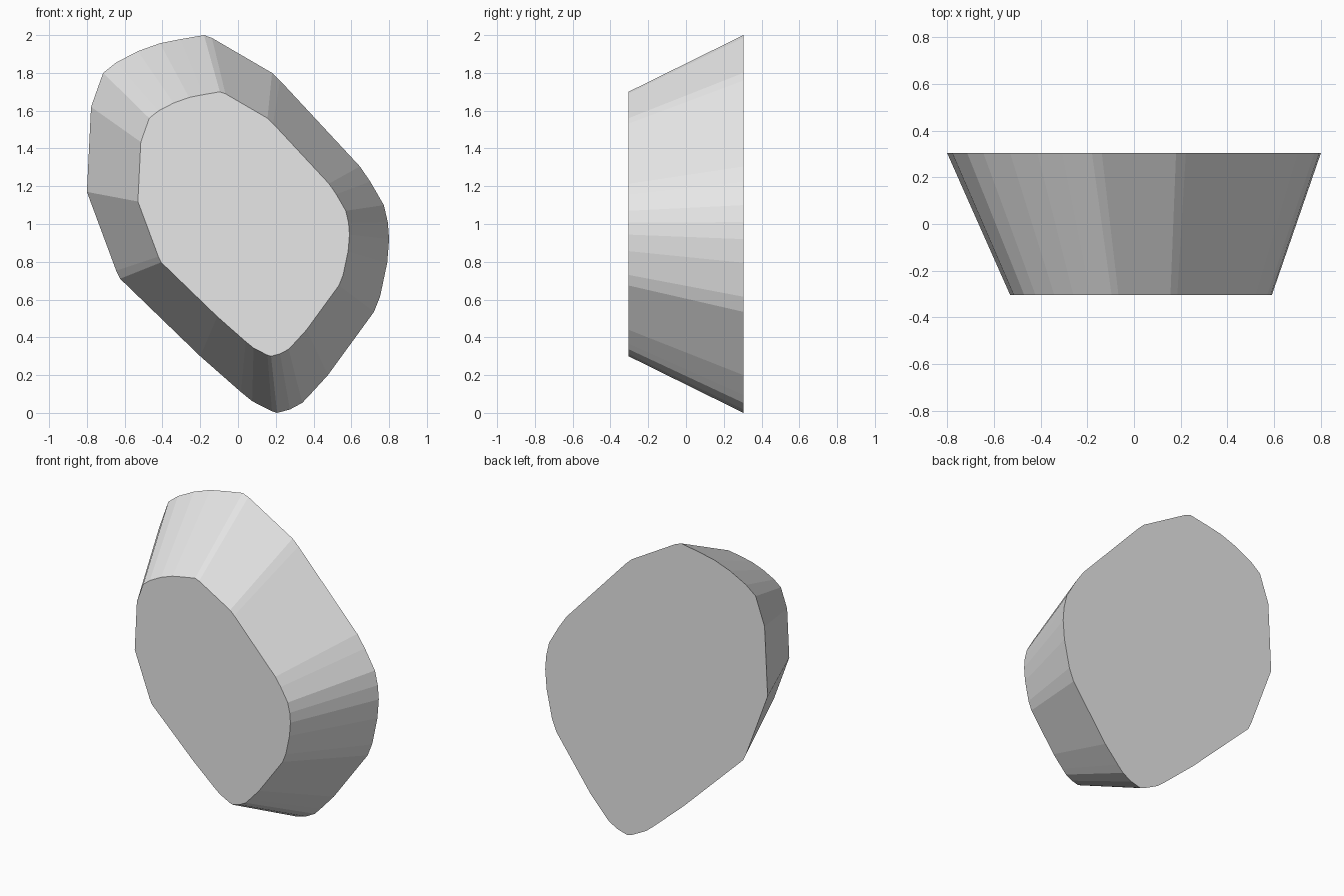
import bpy, bmesh
from mathutils import Vector

if "Cube" in bpy.data.objects:
    bpy.data.objects.remove(bpy.data.objects["Cube"])

# Outline of the wide back face (x, z), clockwise seen from the front
OUTLINE = [
    (-0.18, 2.0), (-0.138, 1.985), (0.18, 1.80), (0.222, 1.76), (0.645, 1.305),
    (0.70, 1.225), (0.772, 1.10), (0.793, 1.01), (0.80, 0.92), (0.79, 0.795),
    (0.752, 0.615), (0.72, 0.535), (0.476, 0.20), (0.38, 0.095), (0.34, 0.053),
    (0.275, 0.018), (0.207, 0.0), (0.18, 0.008), (0.075, 0.062), (0.016, 0.11),
    (-0.20, 0.30), (-0.624, 0.71), (-0.645, 0.753), (-0.80, 1.17), (-0.778, 1.62),
    (-0.714, 1.80), (-0.645, 1.855), (-0.53, 1.915), (-0.413, 1.957), (-0.307, 1.978),
]
HALF_DEPTH = 0.304
TAPER = 0.7          # front face size relative to the back
SHIFT = 0.03         # sideways offset of the front face

bm = bmesh.new()
# Back face, then extruded forward and tapered about mid height
back = bm.faces.new([bm.verts.new((x, HALF_DEPTH, z)) for x, z in OUTLINE])
ext = bmesh.ops.extrude_face_region(bm, geom=[back], use_keep_orig=True)
for v in (g for g in ext["geom"] if isinstance(g, bmesh.types.BMVert)):
    v.co = Vector((v.co.x * TAPER + SHIFT, -HALF_DEPTH, 1 + (v.co.z - 1) * TAPER))
bmesh.ops.recalc_face_normals(bm, faces=bm.faces)

mesh = bpy.data.meshes.new("tapered_stone")
bm.to_mesh(mesh)
bm.free()

# Single plain grey
grey = bpy.data.materials.new("light grey")
grey.diffuse_color = (0.8, 0.8, 0.8, 1)
grey.use_nodes = True
grey.node_tree.nodes["Principled BSDF"].inputs["Base Color"].default_value = grey.diffuse_color
mesh.materials.append(grey)

stone = bpy.data.objects.new("tapered_stone", mesh)
bpy.context.collection.objects.link(stone)
